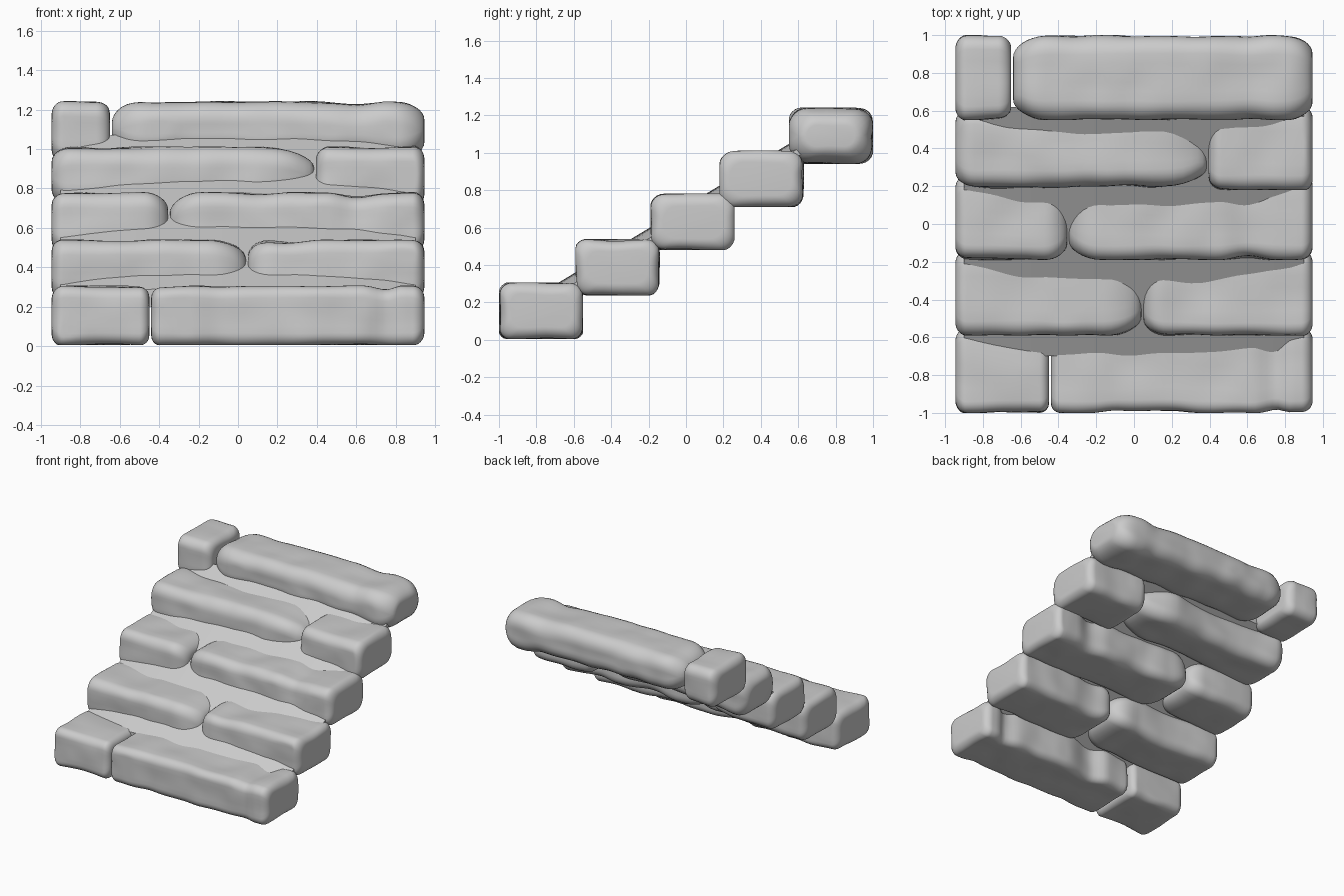
import bpy, bmesh, math
from mathutils import Vector, noise

if "Cube" in bpy.data.objects:
    bpy.data.objects.remove(bpy.data.objects["Cube"])


def ease(keys, x):
    """Smoothly interpolate (x, front, back, bottom, top) keys."""
    if x <= keys[0][0]:
        return keys[0][1:]
    for a, b in zip(keys, keys[1:]):
        if x <= b[0]:
            t = (x - a[0]) / (b[0] - a[0])
            t = t * t * (3 - 2 * t)
            return [p + (q - p) * t for p, q in zip(a[1:], b[1:])]
    return keys[-1][1:]


def end_inset(d, length, depth):
    if d >= length:
        return 0.0
    u = 1 - d / length
    return depth * (1 - math.sqrt(max(0.0, 1 - u * u)))


def section(y0, y1, z0, z1, r):
    """Rounded rectangle in the yz plane, fixed point count."""
    r = min(r, (y1 - y0) / 2.05, (z1 - z0) / 2.05)
    corners = [(y1 - r, z1 - r), (y0 + r, z1 - r), (y0 + r, z0 + r), (y1 - r, z0 + r)]
    arc = [(cy + r * math.cos(math.pi / 2 * (k + i / 6)), cz + r * math.sin(math.pi / 2 * (k + i / 6)))
           for k, (cy, cz) in enumerate(corners) for i in range(7)]
    pts = []
    for i, p in enumerate(arc):
        q = arc[(i + 1) % len(arc)]
        pts.append(p)
        if i % 7 == 6:
            pts += [(p[0] + (q[0] - p[0]) * s / 5, p[1] + (q[1] - p[1]) * s / 5) for s in range(1, 5)]
    return pts


def loft(name, rings):
    """Skin equal rings of points into a closed smooth mesh object."""
    bm = bmesh.new()
    rings = [[bm.verts.new(p) for p in ring] for ring in rings]
    for r, q in zip(rings, rings[1:]):
        for i in range(len(r)):
            j = (i + 1) % len(r)
            bm.faces.new((r[i], r[j], q[j], q[i]))
    bm.faces.new(rings[0])
    bm.faces.new(rings[-1])
    bmesh.ops.recalc_face_normals(bm, faces=bm.faces)
    me = bpy.data.meshes.new(name)
    bm.to_mesh(me)
    bm.free()
    me.shade_smooth()
    ob = bpy.data.objects.new(name, me)
    bpy.context.collection.objects.link(ob)
    return ob


def stone(name, oy, oz, x0, x1, left, right, keys, radius=0.075):
    """Worn block lofted along x; left/right = (length, depth) of end rounding."""
    xs = [x0 + left[0] * (1 - math.cos(math.pi / 2 * i / 8)) for i in range(8)]
    a, b = x0 + left[0], x1 - right[0]
    n = max(3, int((b - a) / 0.03))
    xs += [a + (b - a) * i / n for i in range(n + 1)]
    xs += [x1 - right[0] * (1 - math.cos(math.pi / 2 * i / 8)) for i in range(7, -1, -1)]
    rings = []
    for x in xs:
        f, k, lo, hi = ease(keys, x)
        s = end_inset(x - x0, *left) + end_inset(x1 - x, *right)
        mid = Vector((0, oy + (f + k) / 2, oz + (lo + hi) / 2))
        ring = []
        for y, z in section(f + s, k - s, lo + s, hi - s, radius):
            p = Vector((x, oy + y, oz + z))
            out = Vector((0, p.y, p.z)) - mid
            p += out.normalized() * (noise.noise(p * 5) * 0.014 - 0.002)
            p.y = min(max(p.y, oy), oy + 0.45)
            p.z = min(max(p.z, oz), oz + 0.302)
            ring.append(p)
        rings.append(ring)
    return loft(name, rings)


L, R = -0.945, 0.945
blunt = (0.06, 0.06)
full = [(0, 0, 0.45, 0, 0.3)]

# Bottom step
y, z = -1.0, 0.005
stone("step_1_left_stone", y, z, L, -0.45, blunt, (0.05, 0.05),
      [(-0.9, 0, 0.45, 0, 0.3), (-0.5, 0, 0.45, 0, 0.3)], 0.06)
stone("step_1_right_stone", y, z, -0.44, R, (0.05, 0.05), blunt,
      [(-0.4, 0, 0.43, 0, 0.295), (-0.22, 0, 0.45, 0, 0.3), (-0.08, 0.01, 0.40, 0, 0.295),
       (0.2, 0.012, 0.45, 0, 0.3), (0.36, 0, 0.44, 0, 0.3), (0.62, 0, 0.44, 0, 0.3),
       (0.75, 0.02, 0.42, 0, 0.28), (0.83, 0, 0.45, 0, 0.302)], 0.06)

# Second step
y, z = -0.59, 0.238
stone("step_2_left_stone", y, z, L, 0.04, blunt, (0.2, 0.1),
      [(-0.75, 0, 0.45, 0, 0.3), (-0.5, 0, 0.43, 0, 0.3), (-0.2, 0, 0.44, 0.02, 0.3), (0, 0, 0.45, 0.02, 0.3)])
stone("step_2_right_stone", y, z, 0.05, R, (0.13, 0.09), blunt,
      [(0.08, 0, 0.45, 0.01, 0.3), (0.25, 0, 0.42, 0, 0.29), (0.45, 0, 0.44, 0, 0.3), (0.9, 0, 0.45, 0, 0.3)], 0.065)

# Third step
y, z = -0.19, 0.48
stone("step_3_left_stone", y, z, L, -0.355, blunt, (0.12, 0.08),
      [(-0.9, 0, 0.45, 0, 0.3), (-0.6, 0, 0.45, 0.01, 0.295), (-0.4, 0, 0.44, 0.02, 0.3)])
stone("step_3_right_stone", y, z, -0.345, R, (0.17, 0.1), blunt,
      [(-0.3, 0, 0.45, 0.01, 0.3), (-0.1, 0, 0.45, 0, 0.3), (0.1, 0, 0.42, 0.01, 0.295), (0.45, 0, 0.43, 0, 0.3),
       (0.6, 0.01, 0.41, 0, 0.282), (0.75, 0, 0.45, 0, 0.3)])

# Fourth step
y, z = 0.18, 0.71
stone("step_4_left_stone", y, z, L, 0.385, (0.1, 0.08), (0.28, 0.1),
      [(-0.9, 0.01, 0.44, 0, 0.3), (-0.5, 0.01, 0.40, 0.02, 0.3), (-0.2, 0.02, 0.40, 0.03, 0.3),
       (0.1, 0.02, 0.43, 0.03, 0.3), (0.35, 0.01, 0.41, 0.03, 0.3)], 0.09)
stone("step_4_right_stone", y, z, 0.395, R, (0.07, 0.06), blunt,
      [(0.45, 0, 0.45, 0, 0.3), (0.8, 0, 0.45, 0, 0.3)])

# Top step
y, z = 0.55, 0.94
stone("step_5_left_stone", y, z, L, -0.65, blunt, (0.07, 0.06), full)
stone("step_5_right_stone", y, z, -0.64, R, (0.17, 0.11), (0.15, 0.09),
      [(-0.6, 0, 0.45, 0.02, 0.3), (-0.1, 0, 0.45, 0.03, 0.3), (0.35, 0, 0.45, 0.02, 0.3),
       (0.6, 0.01, 0.44, 0.02, 0.285), (0.75, 0, 0.45, 0, 0.3)], 0.1)

# Sloped mortar bed joining the stones, thinning out towards its ends
slab = [(-0.70, 0.265), (0.62, 1.06)]
rings = []
for i in range(25):
    x = -0.9 + 1.8 * i / 24
    up = 0.055 * (1 - abs(x / 0.9) ** 3) - 0.025
    down = 0.035
    (ya, za), (yb, zb) = slab
    rings.append([Vector((x, ya, za + up)), Vector((x, yb, zb + up)),
                  Vector((x, yb, zb - down - 0.03)), Vector((x, ya, za - down - 0.03))])
bed = loft("mortar_bed", rings)
bpy.context.view_layer.objects.active = bed
bed.select_set(True)
bpy.ops.object.shade_smooth_by_angle(angle=math.radians(40))
